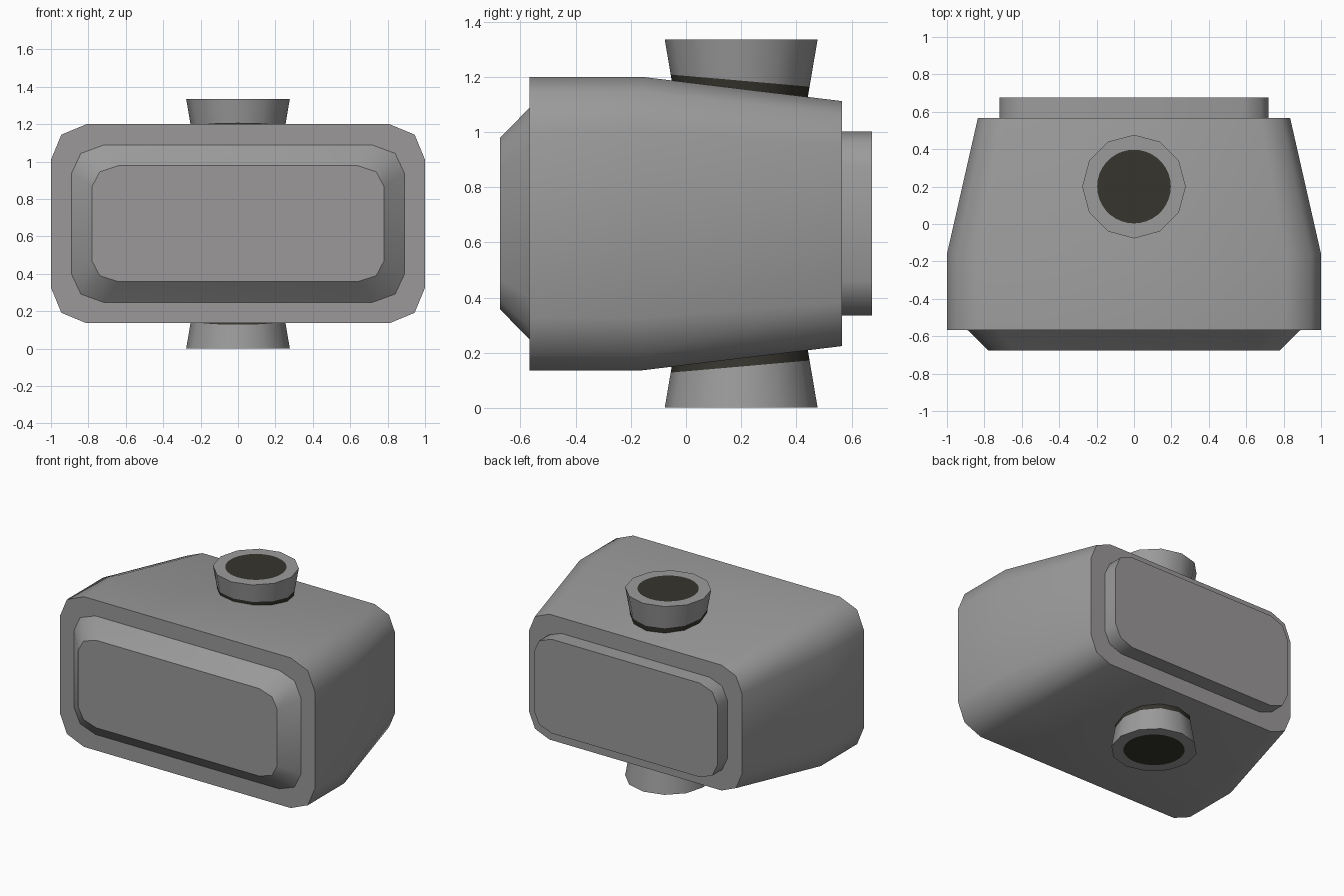
import bpy, bmesh, math

if "Cube" in bpy.data.objects:
    bpy.data.objects.remove(bpy.data.objects["Cube"])

MID = 0.668  # height of the body's centre line


def material(name, rgb):
    m = bpy.data.materials.new(name)
    m.diffuse_color = (*rgb, 1)
    m.use_nodes = True
    m.node_tree.nodes["Principled BSDF"].inputs["Base Color"].default_value = m.diffuse_color
    return m


GREY = material("grey", (0.33, 0.33, 0.33))
WARM = material("warm_grey", (0.325, 0.314, 0.314))
DARK = material("dark_opening", (0.037, 0.035, 0.027))


def finish(bm, name, mats):
    bmesh.ops.recalc_face_normals(bm, faces=bm.faces)
    me = bpy.data.meshes.new(name)
    bm.to_mesh(me)
    bm.free()
    for m in mats:
        me.materials.append(m)
    ob = bpy.data.objects.new(name, me)
    bpy.context.collection.objects.link(ob)
    return ob


def bridge(bm, a, b, mat, smooth):
    n = len(a)
    for i in range(n):
        j = (i + 1) % n
        f = bm.faces.new((a[i], a[j], b[j], b[i]))
        f.material_index = mat
        f.smooth = smooth


def cap(bm, ring, mat):
    bm.faces.new(ring).material_index = mat


def rounded_ring(bm, y, hw, hh, rx, rz):
    """Rectangle with two-segment corners, lying across the y axis."""
    verts = []
    for k, (sx, sz) in enumerate(((1, 1), (-1, 1), (-1, -1), (1, -1))):
        for s in range(3):
            a = math.radians(90 * k + 45 * s)
            verts.append(bm.verts.new((sx * (hw - rx) + rx * math.cos(a), y,
                                       MID + sz * (hh - rz) + rz * math.sin(a))))
    return verts


# Body: one loft from front panel to back panel
bm = bmesh.new()
sections = [
    (-0.675, 0.78, 0.31, 0.14, 0.11),     # front panel
    (-0.567, 0.89, 0.42, 0.17, 0.15),     # foot of front bevel
    (-0.567, 1.00, 0.532, 0.19, 0.19),    # front rim
    (-0.16, 1.00, 0.532, 0.19, 0.19),     # start of taper
    (0.566, 0.835, 0.444, 0.16, 0.16),    # back rim
    (0.566, 0.72, 0.333, 0.14, 0.125),    # foot of back panel
    (0.675, 0.72, 0.333, 0.14, 0.125),    # back panel
]
rings = [rounded_ring(bm, *s) for s in sections]
for i in range(len(rings) - 1):
    flat_rim = i in (1, 4)
    bridge(bm, rings[i], rings[i + 1], 1 if flat_rim else 0, not flat_rim)
cap(bm, rings[0], 1)
cap(bm, rings[-1], 1)
finish(bm, "body", (GREY, WARM))


# Spouts: flared twelve-sided necks, dark at the joint and in the opening
def spout(name, side):
    cy, top, sides, fine = 0.2, 1.335, 12, 3
    bm = bmesh.new()

    def ring(height):
        verts = []
        for i in range(sides):
            a = 2 * math.pi * i / sides
            z = height(cy + 0.255 * math.sin(a))
            r = 0.277 - (top - z) * 0.17
            verts.append(bm.verts.new((r * math.cos(a), cy + r * math.sin(a),
                                       MID + side * (z - MID))))
        return verts

    rim = ring(lambda y: top)
    joint = ring(lambda y: 1.208 - 0.086 * (y + 0.055))
    foot = ring(lambda y: 1.175 - 0.124 * (y + 0.055))
    bridge(bm, rim, joint, 0, True)
    bridge(bm, joint, foot, 1, True)
    cap(bm, foot, 1)
    # round opening cut into the flat end
    n = sides * fine
    hole = [bm.verts.new((0.197 * math.cos(2 * math.pi * i / n),
                          cy + 0.197 * math.sin(2 * math.pi * i / n),
                          MID + side * (top - MID))) for i in range(n)]
    for i in range(sides):
        inner = [hole[(fine * i + k) % n] for k in range(fine, -1, -1)]
        bm.faces.new([rim[i], rim[(i + 1) % sides]] + inner)
    cap(bm, hole, 1)
    finish(bm, name, (GREY, DARK))


spout("top_spout", 1)
spout("bottom_spout", -1)
